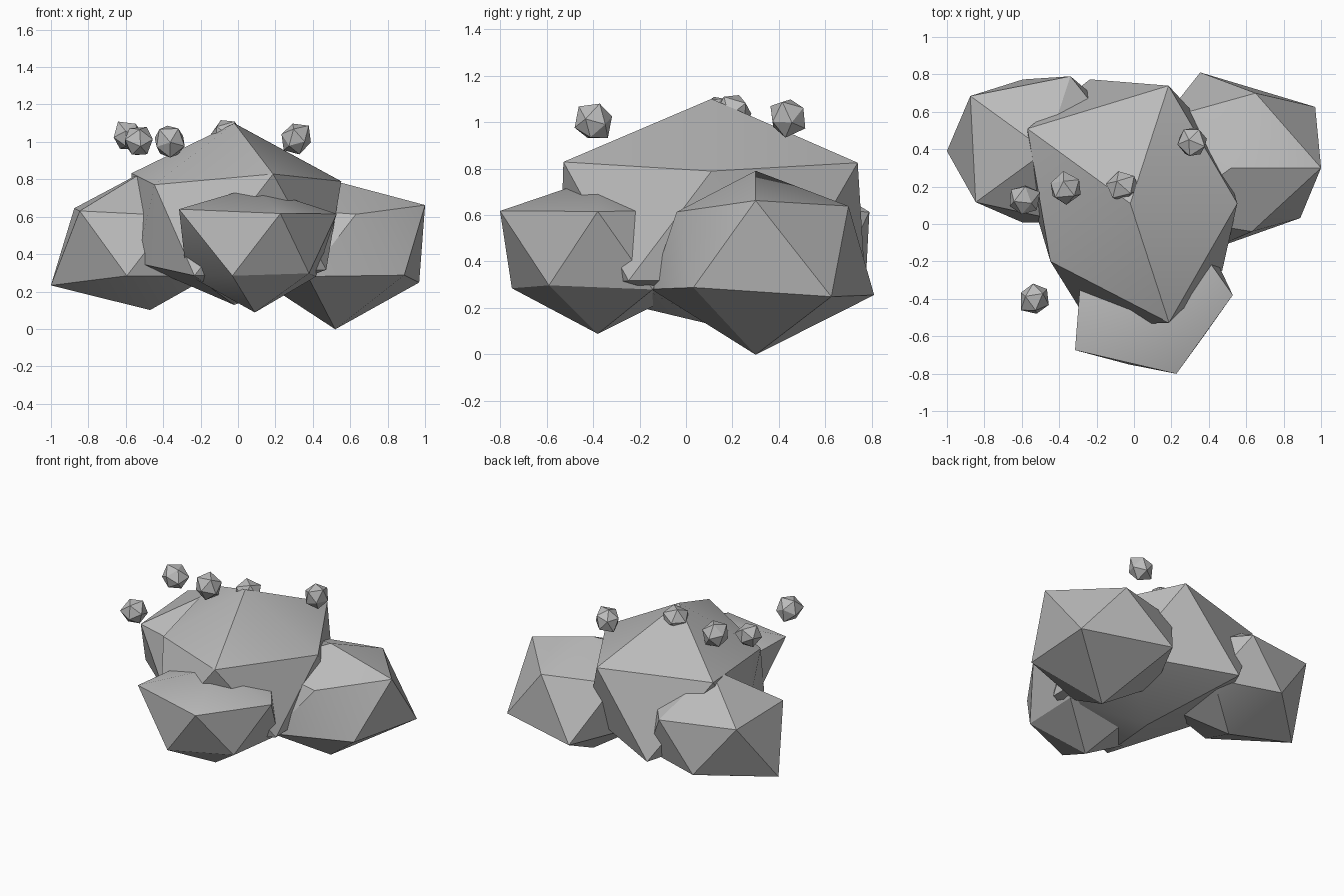
import bpy, bmesh, math, random
from mathutils import Euler, Vector

if "Cube" in bpy.data.objects:
    bpy.data.objects.remove(bpy.data.objects["Cube"])
random.seed(4)

# Single stone colour
stone = bpy.data.materials.new("stone_grey")
stone.use_nodes = True
colour = (0.5, 0.5, 0.5, 1)
stone.diffuse_color = colour
stone.node_tree.nodes["Principled BSDF"].inputs["Base Color"].default_value = colour


def ring_order(v):
    """Bottom to top, then anticlockwise from +x."""
    angle = (math.atan2(v.co.y, v.co.x) + 0.01) % math.tau
    return (round(v.co.z, 2), angle)


def rock(name, centre, reach, squash=0.8, turn=(0, 0, 0)):
    """Icosahedron whose corners are pushed out by the reach of each."""
    bm = bmesh.new()
    bmesh.ops.create_icosphere(bm, subdivisions=1, radius=1)
    for v, r in zip(sorted(bm.verts, key=ring_order), reach):
        v.co *= r
        v.co.z *= squash
        v.co.rotate(Euler(turn))
        v.co += Vector(centre)
    mesh = bpy.data.meshes.new(name)
    bm.to_mesh(mesh)
    bm.free()
    mesh.materials.append(stone)
    ob = bpy.data.objects.new(name, mesh)
    bpy.context.collection.objects.link(ob)
    bpy.ops.object.select_all(action="DESELECT")
    ob.select_set(True)
    bpy.context.view_layer.objects.active = ob
    bpy.ops.object.shade_smooth_by_angle(angle=math.radians(30))


# Large boulders: reach is bottom, lower ring, upper ring, top
rock("main_boulder", (-0.02, 0.11, 0.56),
     [0.54, 0.65, 0.78, 0.58, 0.77, 0.68, 0.64, 0.74, 0.76, 0.59, 0.75, 0.675])
rock("left_boulder", (0.52, 0.3, 0.47),
     [0.59, 0.62, 0.6, 0.5, 0.53, 0.51, 0.537, 0.47, 0.5, 0.5, 0.4, 0.4])
rock("front_boulder", (0.09, -0.38, 0.44),
     [0.44, 0.45, 0.45, 0.41, 0.435, 0.4, 0.49, 0.5, 0.5, 0.56, 0.495, 0.4])
rock("right_boulder", (-0.47, 0.39, 0.445),
     [0.43, 0.45, 0.45, 0.593, 0.45, 0.45, 0.5, 0.47, 0.56, 0.52, 0.45, 0.52])

# Small floating pebbles
pebbles = [(-0.59, 0.13, 1.03), (-0.37, 0.19, 1.0), (-0.06, 0.2, 1.03),
           (0.31, 0.44, 1.02), (-0.53, -0.4, 1.0)]
for i, spot in enumerate(pebbles):
    rock(f"pebble_{i + 1}", spot,
         [random.uniform(0.08, 0.1) for _ in range(12)], 0.95,
         [random.uniform(0, 3) for _ in range(3)])
